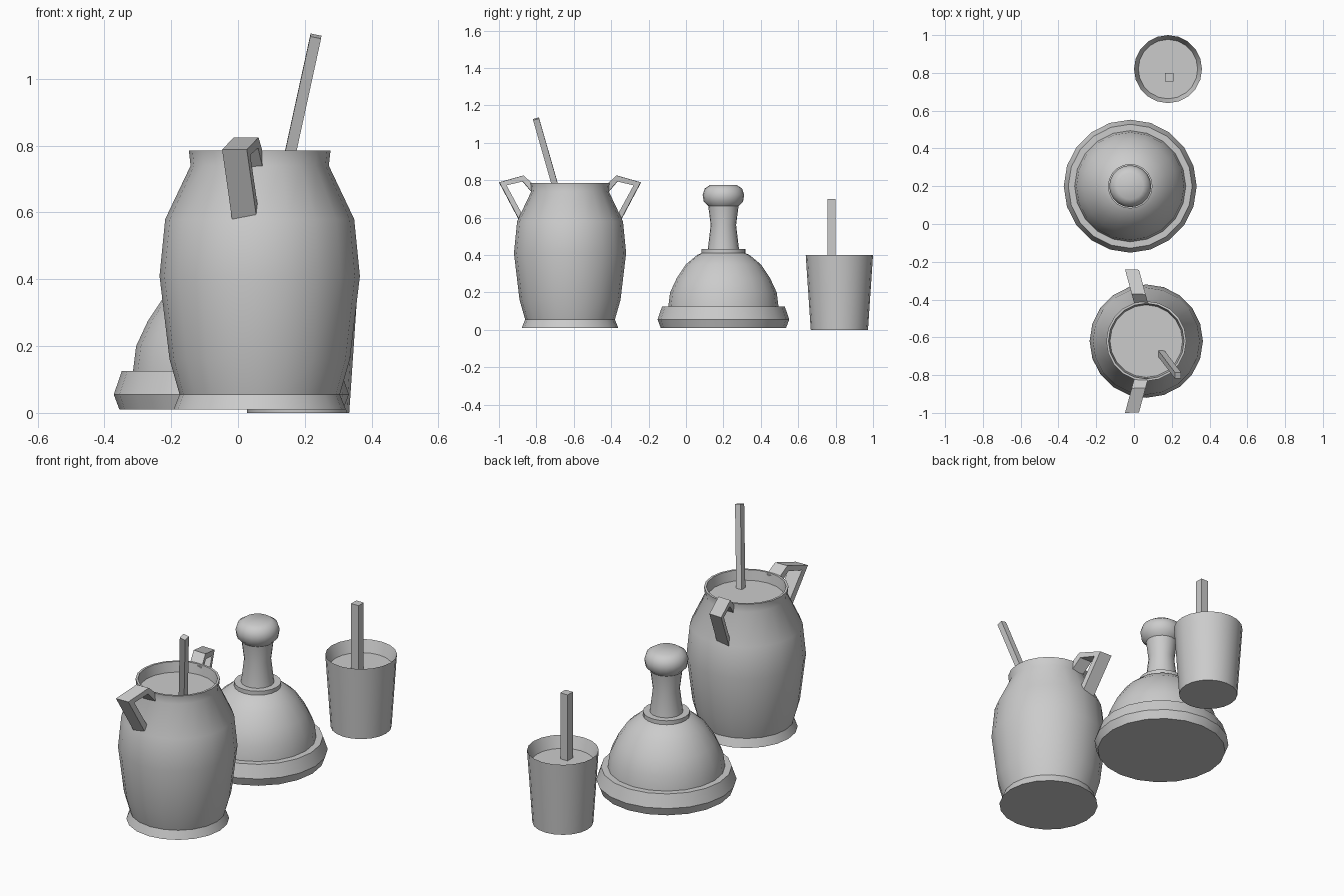
import bpy, bmesh, math
from mathutils import Vector, Matrix

if "Cube" in bpy.data.objects:
    bpy.data.objects.remove(bpy.data.objects["Cube"])


def finish(bm, name, smooth=0):
    bmesh.ops.recalc_face_normals(bm, faces=bm.faces)
    me = bpy.data.meshes.new(name)
    bm.to_mesh(me)
    bm.free()
    ob = bpy.data.objects.new(name, me)
    bpy.context.collection.objects.link(ob)
    if smooth:
        bpy.ops.object.select_all(action='DESELECT')
        ob.select_set(True)
        bpy.context.view_layer.objects.active = ob
        bpy.ops.object.shade_smooth_by_angle(angle=math.radians(smooth))
    return ob


def lathe(name, cx, cy, profile, sides=20, smooth=32):
    """Spin (radius, z) points into a solid capped at both ends."""
    bm = bmesh.new()
    rings = []
    for r, z in profile:
        rings.append([bm.verts.new((cx + r * math.cos(2 * math.pi * i / sides),
                                    cy + r * math.sin(2 * math.pi * i / sides), z))
                      for i in range(sides)])
    for a, b in zip(rings, rings[1:]):
        for i in range(sides):
            j = (i + 1) % sides
            bm.faces.new((a[i], a[j], b[j], b[i]))
    bm.faces.new(rings[0])
    bm.faces.new(rings[-1])
    return finish(bm, name, smooth)


def stick(name, start, end, width):
    """Square bar between two points."""
    start, end = Vector(start), Vector(end)
    d = end - start
    rot = Vector((0, 0, 1)).rotation_difference(d).to_matrix().to_4x4()
    bm = bmesh.new()
    bmesh.ops.create_cube(bm, size=1)
    bm.transform(Matrix.Translation((start + end) / 2) @ rot
                 @ Matrix.Diagonal((width, width, d.length, 1)))
    return finish(bm, name)


JX, JY = 0.065, -0.62

# Jar: outer wall, thin lip, inner wall down to the contents
lathe("jar", JX, JY, [
    (0.258, 0.01), (0.24, 0.055), (0.27, 0.16), (0.30, 0.41), (0.283, 0.58),
    (0.207, 0.74), (0.212, 0.785), (0.200, 0.785), (0.192, 0.73)])
stick("jar_stick", (0.144, -0.685, 0.72), (0.233, -0.802, 1.128), 0.033)


# Jar handles: bent strap, mirrored across the jar centre
def handle(name, side):
    outer = [(0.27, 0.58), (0.38, 0.788), (0.25, 0.825), (0.197, 0.775)]
    inner = [(0.262, 0.625), (0.342, 0.772), (0.255, 0.793), (0.205, 0.735)]
    bm = bmesh.new()
    strips = []
    for s in (-1, 1):
        for path in (outer, inner):
            row = []
            for d, z in path:
                w = 0.037 * s
                # the strap leans towards -x as it moves outward
                row.append(bm.verts.new((0.092 - 0.27 * d + w,
                                         JY + side * (d + 0.27 * 0.6 * (w + 0.037) * -0.2), z)))
            strips.append(row)
    loops = list(zip(strips[0], strips[1], strips[3], strips[2]))
    for a, b in zip(loops, loops[1:]):
        for i in range(4):
            j = (i + 1) % 4
            bm.faces.new((a[i], a[j], b[j], b[i]))
    bm.faces.new(loops[0])
    bm.faces.new(loops[-1])
    return finish(bm, name)


handle("jar_handle_front", -1)
handle("jar_handle_back", 1)

# Domed lid: rim and dome, collar, stem with knob
DX, DY = -0.02, 0.2
lathe("lid_rim", DX, DY, [(0.335, 0.01), (0.352, 0.055), (0.328, 0.125)], smooth=25)
lathe("lid_dome", DX, DY, [
    (0.295, 0.12), (0.285, 0.2), (0.25, 0.275), (0.2, 0.35), (0.14, 0.4), (0.09, 0.42)], smooth=40)
lathe("lid_collar", DX, DY, [(0.118, 0.41), (0.118, 0.432)])
lathe("lid_stem", DX, DY, [(0.084, 0.425), (0.068, 0.56), (0.082, 0.67)])
lathe("lid_knob", DX, DY, [
    (0.08, 0.66), (0.105, 0.685), (0.111, 0.722), (0.1, 0.755), (0.07, 0.775)], smooth=40)

# Cup with a recessed filling and an upright stick
lathe("cup", 0.18, 0.82, [(0.153, 0), (0.18, 0.4), (0.157, 0.335)])
stick("cup_stick", (0.187, 0.778, 0.32), (0.187, 0.778, 0.70), 0.045)
